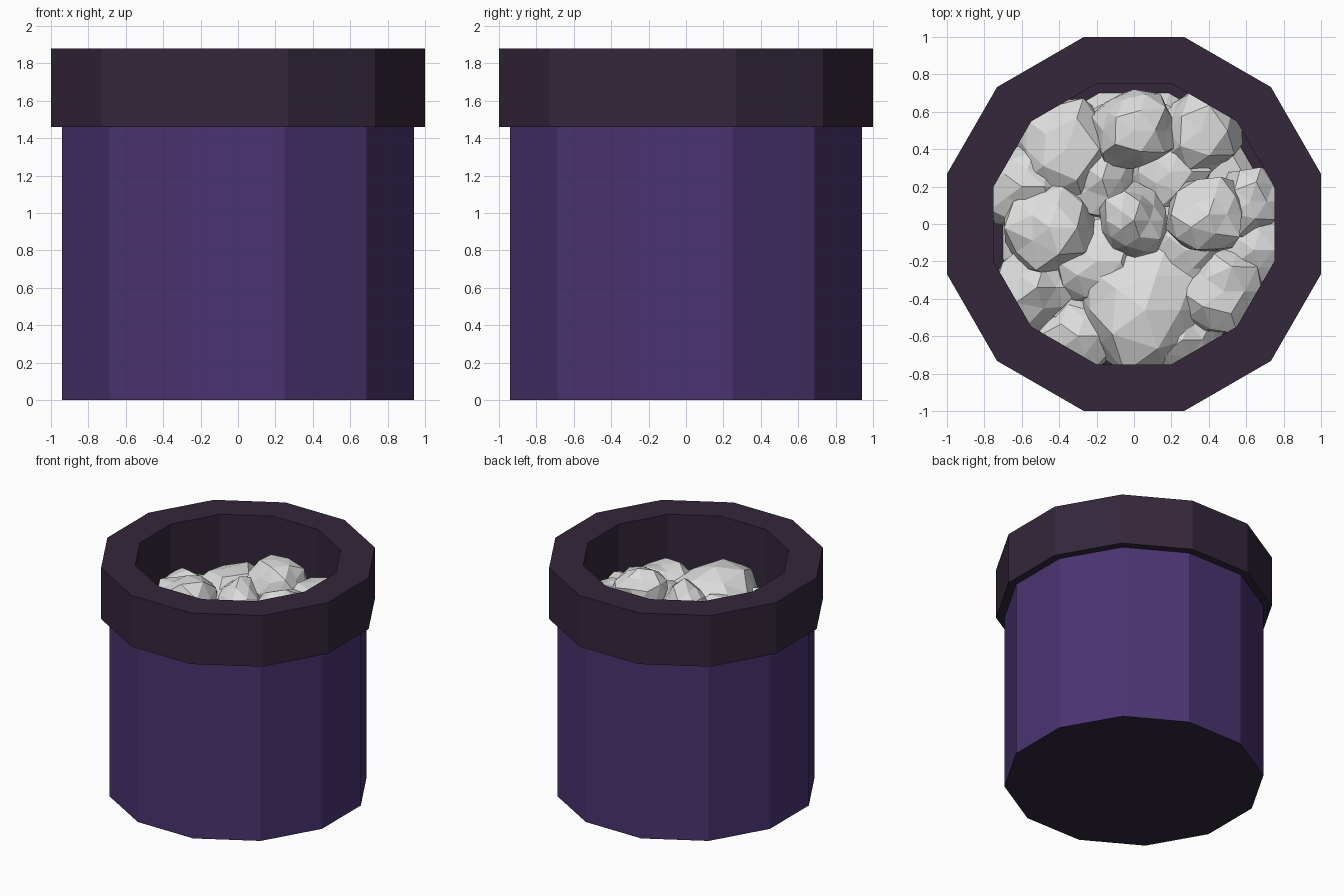
import bpy, bmesh, math, random
from mathutils import Vector

if "Cube" in bpy.data.objects:
    bpy.data.objects.remove(bpy.data.objects["Cube"])

random.seed(7)
SIDES = 12


def material(name, rgb):
    m = bpy.data.materials.new(name)
    m.diffuse_color = (*rgb, 1.0)
    m.use_nodes = True
    m.node_tree.nodes["Principled BSDF"].inputs["Base Color"].default_value = m.diffuse_color
    return m


purple = material("purple", (0.068, 0.034, 0.165))
dark = material("dark plum", (0.034, 0.020, 0.042))
stone = material("pale stone", (0.72, 0.72, 0.72))


def finish(bm, name, mats):
    bmesh.ops.recalc_face_normals(bm, faces=bm.faces[:])
    mesh = bpy.data.meshes.new(name)
    bm.to_mesh(mesh)
    bm.free()
    for m in mats:
        mesh.materials.append(m)
    obj = bpy.data.objects.new(name, mesh)
    bpy.context.collection.objects.link(obj)
    return obj


def ring(bm, apothem, z):
    """Twelve-sided loop with flat sides facing the axes."""
    r = apothem / math.cos(math.pi / SIDES)
    return [bm.verts.new((r * math.cos(math.tau * (i + .5) / SIDES),
                          r * math.sin(math.tau * (i + .5) / SIDES), z))
            for i in range(SIDES)]


def bridge(bm, a, b):
    for i in range(SIDES):
        j = (i + 1) % SIDES
        bm.faces.new((a[i], a[j], b[j], b[i]))


# Pot body: cup with a dark underside and dark inside
bm = bmesh.new()
loops = [ring(bm, a, z) for a, z in ((.94, 0), (.94, 1.46), (.75, 1.46), (.75, 1.32))]
for a, b in zip(loops, loops[1:]):
    bridge(bm, a, b)
bm.faces.new(loops[0])
bm.faces.new(loops[-1])
for f in bm.faces:
    c = f.calc_center_median()
    f.material_index = 0 if c.xy.length > .9 else 1
finish(bm, "pot_body", (purple, dark))

# Thick rim ring
bm = bmesh.new()
loops = [ring(bm, a, z) for a, z in ((1, 1.46), (1, 1.88), (.75, 1.88), (.75, 1.46))]
for k in range(4):
    bridge(bm, loops[k], loops[(k + 1) % 4])
finish(bm, "pot_rim", (dark,))


# Jagged stones: x, y, peak height, radius, height factor
def rock(name, x, y, top, r, tall):
    bm = bmesh.new()
    bmesh.ops.create_icosphere(bm, subdivisions=2, radius=1)
    rz = r * tall
    for v in bm.verts:
        v.co *= random.uniform(.8, 1.12)
        p = Vector((x + v.co.x * r, y + v.co.y * r, top - rz + v.co.z * rz))
        d = p.xy.length
        if d > .84:                      # keep buried inside the pot wall
            p.x *= .84 / d
            p.y *= .84 / d
        v.co = p
    finish(bm, name, (stone,))


rocks = [
    (0, .50, 1.71, .24, 1.0), (0, .02, 1.71, .19, 1.2),
    (.40, .05, 1.72, .22, 1.0), (.62, .12, 1.60, .20, 1.0),
    (.48, -.36, 1.60, .25, .9), (.06, -.46, 1.60, .38, .6),
    (-.45, -.02, 1.63, .26, .9), (-.52, -.34, 1.52, .25, .8),
    (-.30, -.60, 1.50, .24, .8), (-.36, .40, 1.56, .30, .7),
    (.36, .50, 1.60, .25, .9), (-.60, .20, 1.54, .22, .8),
    (.20, .28, 1.55, .22, .8), (-.20, -.20, 1.54, .24, .7),
    (.28, -.14, 1.56, .22, .8), (-.17, .24, 1.54, .22, .8),
    (.64, -.14, 1.53, .20, .8), (.26, -.62, 1.50, .22, .8),
]
for i, spec in enumerate(rocks):
    rock(f"stone_{i + 1:02d}", *spec)

# Stone bed closing the gaps between the stones
bm = bmesh.new()
low, high = ring(bm, .70, 1.33), ring(bm, .64, 1.40)
bridge(bm, low, high)
bm.faces.new(high)
bm.faces.new(low)
finish(bm, "stone_bed", (stone,))
